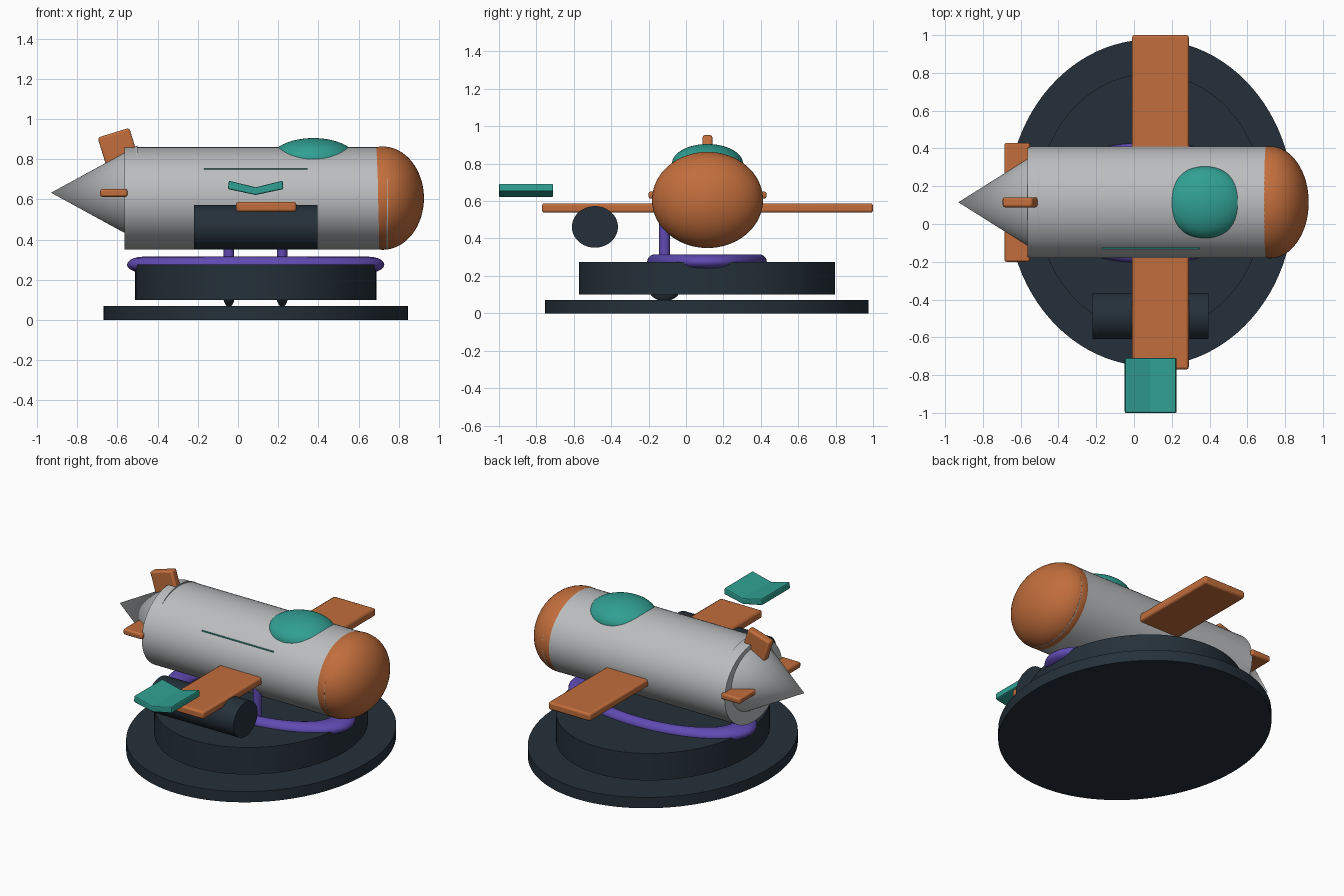
import bpy
import math

cube = bpy.data.objects.get("Cube")
if cube:
    bpy.data.objects.remove(cube, do_unlink=True)


def material(name, rgb):
    m = bpy.data.materials.new(name)
    m.use_nodes = True
    m.diffuse_color = (*rgb, 1)
    m.node_tree.nodes["Principled BSDF"].inputs["Base Color"].default_value = (*rgb, 1)
    return m


GRAY = material("light gray", (0.50, 0.51, 0.52))
ORANGE = material("burnt orange", (0.54, 0.155, 0.045))
TEAL = material("teal", (0.03, 0.35, 0.29))
SLATE = material("dark slate", (0.018, 0.03, 0.042))
PURPLE = material("violet", (0.115, 0.07, 0.45))


def finish(name, mat, scale=(1, 1, 1), angle=35):
    ob = bpy.context.object
    ob.name = name
    ob.scale = scale
    ob.data.materials.append(mat)
    bpy.ops.object.transform_apply(location=False, rotation=False, scale=True)
    bpy.ops.object.shade_smooth_by_angle(angle=math.radians(angle))
    return ob


def box(name, mat, center, size, bevel=0.012, tilt=0):
    bpy.ops.mesh.primitive_cube_add(size=1, location=center, rotation=(0, tilt, 0))
    ob = finish(name, mat, size)
    if bevel:
        mod = ob.modifiers.new("soft edges", "BEVEL")
        mod.width, mod.segments = bevel, 2
    return ob


def ball(name, mat, center, radii):
    bpy.ops.mesh.primitive_uv_sphere_add(segments=64, ring_count=32, radius=1, location=center)
    return finish(name, mat, radii)


def upright(name, mat, center, z0, z1, rx, ry):
    bpy.ops.mesh.primitive_cylinder_add(vertices=96, radius=1, depth=z1 - z0,
                                        location=(*center, (z0 + z1) / 2))
    return finish(name, mat, (rx, ry, 1))


def lengthwise(name, mat, x0, x1, y, z, ry, rz, tip=None):
    # Cylinder along x, or a cone whose point is at x0
    bpy.ops.mesh.primitive_cone_add(vertices=64, radius1=1, radius2=1 if tip is None else tip,
                                    depth=x1 - x0, location=((x0 + x1) / 2, y, z),
                                    rotation=(0, -math.pi / 2, 0))
    return finish(name, mat, (rz, ry, 1))


MID = 0.115   # fuselage centre line in y

# Stand
HUB = (0.088, 0.112)
upright("base_disc", SLATE, HUB, 0, 0.07, 0.757, 0.865)
upright("upper_disc", SLATE, HUB, 0.10, 0.275, 0.60, 0.685)
bpy.ops.mesh.primitive_torus_add(major_radius=0.28, minor_radius=0.04, major_segments=96,
                                 minor_segments=20, location=(*HUB, 0.275))
finish("rail_ring", PURPLE, (2, 1, 1), 60)
for side, x in (("right", -0.045), ("left", 0.22)):
    upright(side + "_strut", PURPLE, (x, -0.115), 0.12, 0.50, 0.026, 0.029)
    ball(side + "_foot", SLATE, (x, -0.115, 0.135), (0.031, 0.085, 0.07))

# Fuselage
lengthwise("fuselage", GRAY, -0.565, 0.745, MID, 0.605, 0.295, 0.255)
lengthwise("tail_cone", GRAY, -0.93, -0.50, MID, 0.633, 0.27, 0.235, tip=0)
ball("nose_cap", ORANGE, (0.72, MID, 0.606), (0.205, 0.297, 0.257))
ball("canopy", TEAL, (0.375, MID, 0.80), (0.212, 0.19, 0.105))
box("side_stripe", TEAL, (0.088, -0.122, 0.75), (0.515, 0.02, 0.005), bevel=0)

# Wings and fins
box("wings", ORANGE, (0.14, MID, 0.563), (0.30, 1.77, 0.05))
box("tail_plane", ORANGE, (-0.618, MID, 0.632), (0.135, 0.63, 0.038), bevel=0.01)
box("tail_fin", ORANGE, (-0.583, MID, 0.812), (0.165, 0.053, 0.25), tilt=math.radians(-17))

# Engine pod below the right wing
lengthwise("engine_pod", SLATE, -0.22, 0.395, -0.487, 0.462, 0.123, 0.111)

# Bent panel beside the right wing tip, extruded from a chevron profile
profile = [(-0.05, 0.651), (0.088, 0.622), (0.226, 0.651),
           (0.222, 0.693), (0.088, 0.66), (-0.046, 0.693)]
n = len(profile)
verts = [(x, y, z) for y in (-1.0, -0.71) for x, z in profile]
faces = [(0, 1, 4, 5), (1, 2, 3, 4), (11, 10, 7, 6), (10, 9, 8, 7)]
faces += [((i + 1) % n, i, i + n, (i + 1) % n + n) for i in range(n)]
mesh = bpy.data.meshes.new("tip_panel")
mesh.from_pydata(verts, [], faces)
mesh.materials.append(TEAL)
panel = bpy.data.objects.new("tip_panel", mesh)
bpy.context.collection.objects.link(panel)
soft = panel.modifiers.new("soft edges", "BEVEL")
soft.width, soft.segments = 0.007, 2
